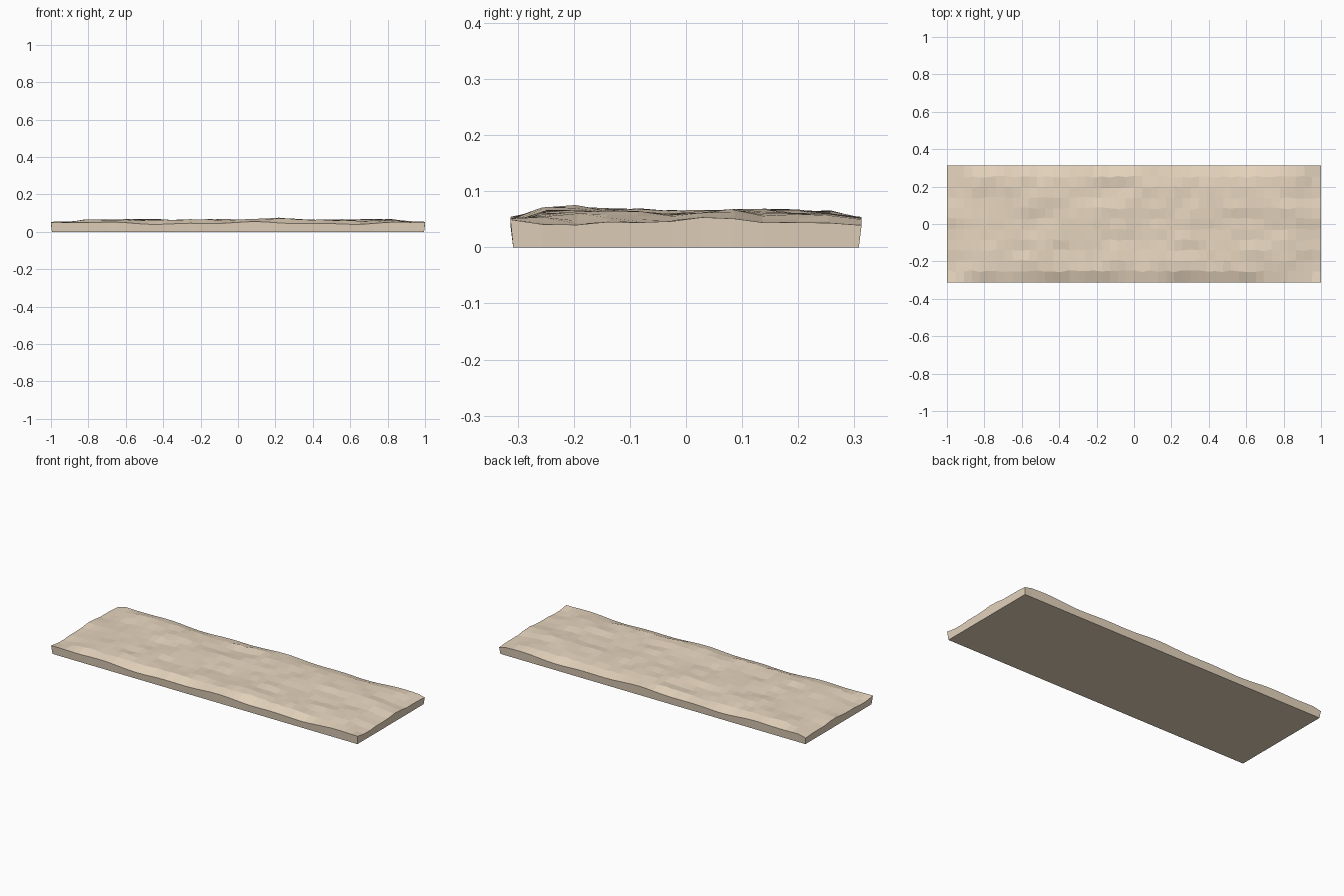
import bpy, bmesh, math, random
from mathutils import Vector, noise

if "Cube" in bpy.data.objects:
    bpy.data.objects.remove(bpy.data.objects["Cube"])

random.seed(4)
NX, NY = 46, 11            # cells along the length and the width
HX, HY = 0.995, 0.308      # half sizes at the base


def smooth(t):
    t = max(0.0, min(1.0, t))
    return t * t * (3 - 2 * t)


def edge_height(u):
    # gently waving rim
    return 0.046 + 0.005 * math.sin(u * 7.0 + 1.0) + 0.003 * math.sin(u * 17.0)


def height(x, y):
    # layered rock: long ridges running with x, plus finer chips
    broad = noise.noise(Vector((x * 2.6, y * 6.0, 3.1)))
    fine = noise.noise(Vector((x * 8.0, y * 20.0, 7.7)))
    top = 0.063 + 0.010 * broad + 0.008 * fine + random.uniform(-0.002, 0.002)
    top = max(0.048, min(0.081, top))
    # fall to the rim on all four sides
    f = smooth((HX - abs(x)) / 0.22) * smooth((HY - abs(y)) / 0.075 + 0.08)
    rim = edge_height(x if HY - abs(y) < HX - abs(x) else y * 2)
    return rim + (top - rim) * f


bm = bmesh.new()

# Rough upper surface
rows = []
for j in range(NY + 1):
    row = []
    for i in range(NX + 1):
        x = HX * (2 * i / NX - 1)
        y = HY * (2 * j / NY - 1)
        z = height(x, y)
        # the rim leans slightly outward
        px = x + (math.copysign(0.005, x) if i in (0, NX) else random.uniform(-0.003, 0.003))
        py = y + (math.copysign(0.005, y) if j in (0, NY) else random.uniform(-0.005, 0.005))
        row.append(bm.verts.new((px, py, z)))
    rows.append(row)
for j in range(NY):
    for i in range(NX):
        bm.faces.new((rows[j][i], rows[j][i + 1], rows[j + 1][i + 1], rows[j + 1][i]))

# Side walls down to the ground, then the flat underside
border = [e for e in bm.edges if e.is_boundary]
ext = bmesh.ops.extrude_edge_only(bm, edges=border)
low = [v for v in ext["geom"] if isinstance(v, bmesh.types.BMVert)]
for v in low:
    v.co.x = max(-HX, min(HX, v.co.x))
    v.co.y = max(-HY, min(HY, v.co.y))
    v.co.z = 0
bmesh.ops.holes_fill(bm, edges=[e for e in bm.edges if e.is_boundary], sides=0)
bmesh.ops.recalc_face_normals(bm, faces=bm.faces[:])

mesh = bpy.data.meshes.new("rock_slab")
bm.to_mesh(mesh)
bm.free()
slab = bpy.data.objects.new("rock_slab", mesh)
bpy.context.collection.objects.link(slab)

# Sandstone colour
mat = bpy.data.materials.new("sandstone")
mat.diffuse_color = (0.80, 0.67, 0.52, 1)
mat.use_nodes = True
mat.node_tree.nodes["Principled BSDF"].inputs["Base Color"].default_value = mat.diffuse_color
mesh.materials.append(mat)
